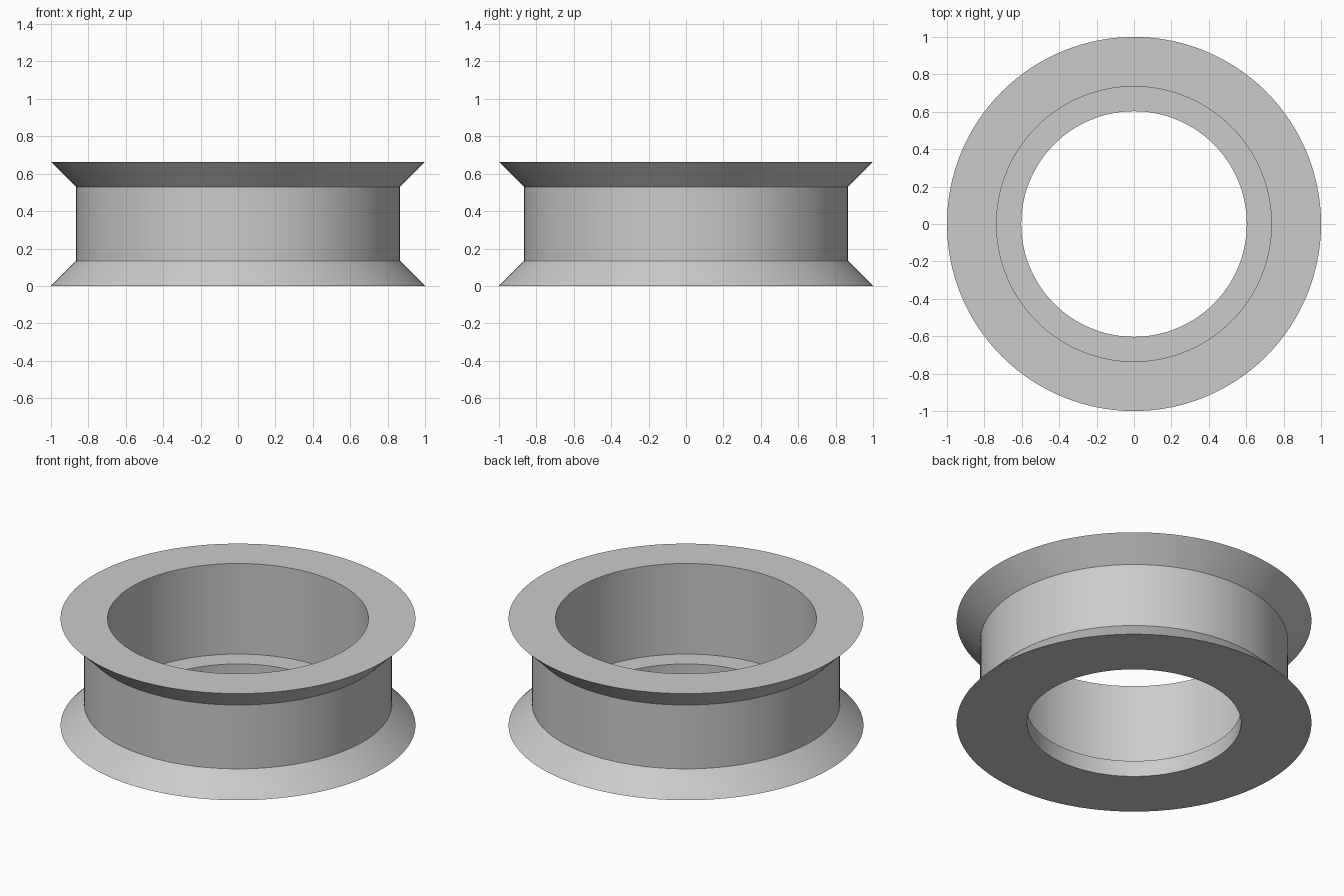
import bpy, bmesh, math

if "Cube" in bpy.data.objects:
    bpy.data.objects.remove(bpy.data.objects["Cube"])

SEGMENTS = 128

# Closed cross-section (radius, height) of the flanged ring
PROFILE = [
    (0.603, 0.0), (1.0, 0.0),        # underside
    (0.867, 0.133), (0.867, 0.53),   # lower bevel and waist
    (1.0, 0.663), (0.735, 0.663),    # upper bevel and top rim
    (0.735, 0.10), (0.603, 0.10),    # bore and inner ledge
]

grey = bpy.data.materials.new("light grey")
grey.diffuse_color = (0.6, 0.6, 0.6, 1.0)
grey.use_nodes = True
grey.node_tree.nodes["Principled BSDF"].inputs["Base Color"].default_value = grey.diffuse_color


def lathe(name, profile, material):
    """Revolve a closed profile around the z axis."""
    bm = bmesh.new()
    rings = []
    for i in range(SEGMENTS):
        a = 2 * math.pi * i / SEGMENTS
        rings.append([bm.verts.new((r * math.cos(a), r * math.sin(a), z))
                      for r, z in profile])
    n = len(profile)
    for i in range(SEGMENTS):
        cur, nxt = rings[i], rings[(i + 1) % SEGMENTS]
        for j in range(n):
            k = (j + 1) % n
            bm.faces.new((cur[j], nxt[j], nxt[k], cur[k]))
    bmesh.ops.recalc_face_normals(bm, faces=bm.faces)
    mesh = bpy.data.meshes.new(name)
    bm.to_mesh(mesh)
    bm.free()
    mesh.materials.append(material)
    obj = bpy.data.objects.new(name, mesh)
    bpy.context.collection.objects.link(obj)
    bpy.context.view_layer.objects.active = obj
    obj.select_set(True)
    bpy.ops.object.shade_smooth_by_angle(angle=math.radians(30))
    return obj


# Grooved wheel with a stepped bore
lathe("grooved_wheel", PROFILE, grey)
